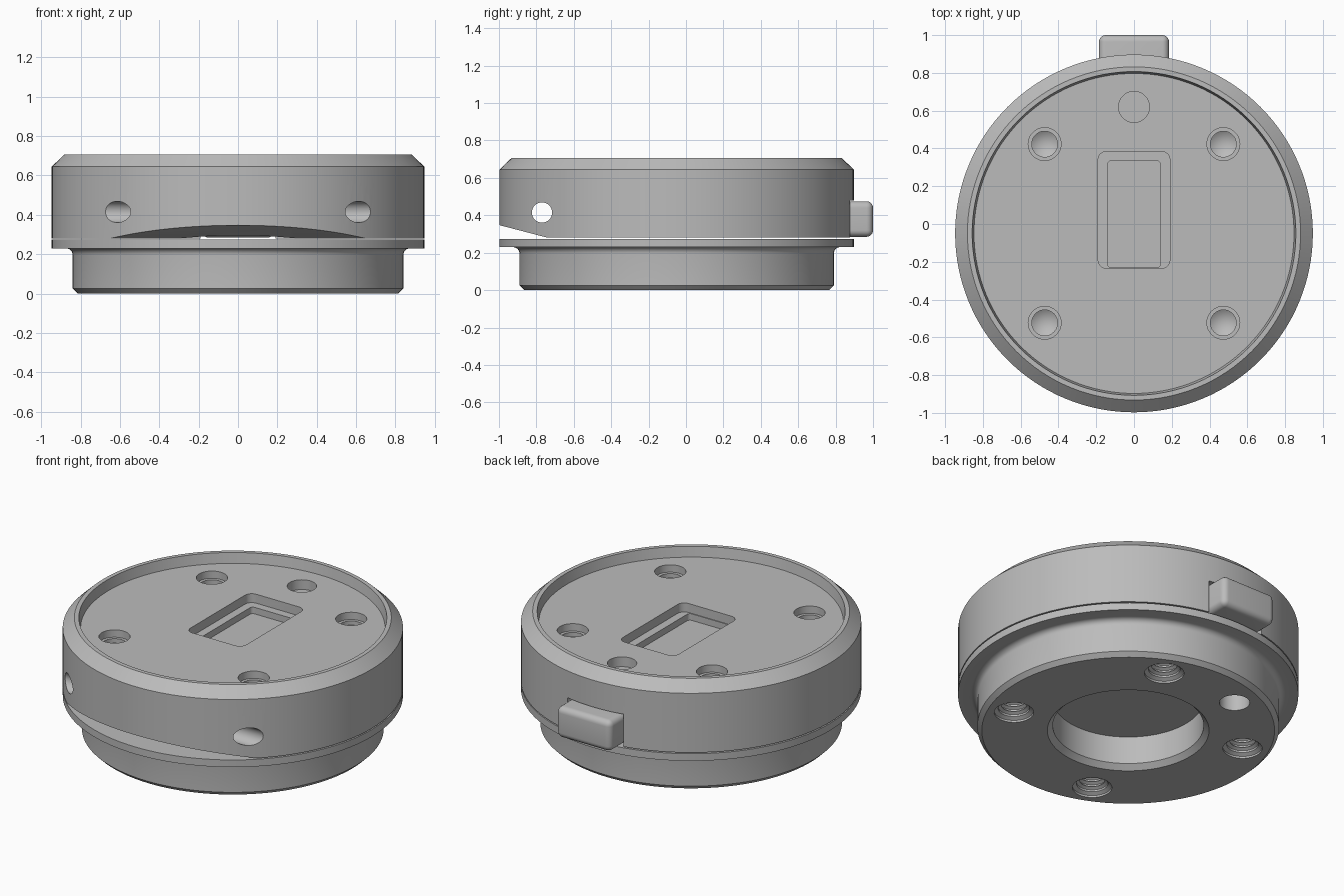
import bpy, bmesh, math
from mathutils import Matrix, Vector

cube = bpy.data.objects.get("Cube")
if cube:
    bpy.data.objects.remove(cube, do_unlink=True)

CY = -0.05        # axis of the round body
R = 0.947         # outer radius
FLOOR = 0.645     # recessed top face

grey = bpy.data.materials.new("metal_grey")
grey.use_nodes = True
grey.diffuse_color = (0.5, 0.5, 0.5, 1)
grey.node_tree.nodes["Principled BSDF"].inputs["Base Color"].default_value = (0.5, 0.5, 0.5, 1)


def finish(name, bm):
    bmesh.ops.recalc_face_normals(bm, faces=bm.faces)
    mesh = bpy.data.meshes.new(name)
    bm.to_mesh(mesh)
    bm.free()
    mesh.materials.append(grey)
    ob = bpy.data.objects.new(name, mesh)
    bpy.context.collection.objects.link(ob)
    return ob


def lathe(name, profile, x=0, y=CY, n=48):
    """Revolve (radius, height) points that start and end on the axis."""
    bm = bmesh.new()
    rings = []
    for r, z in profile:
        if r == 0:
            rings.append([bm.verts.new((x, y, z))])
        else:
            rings.append([bm.verts.new((x + r * math.cos(math.tau * i / n),
                                        y + r * math.sin(math.tau * i / n), z)) for i in range(n)])
    for a, b in zip(rings, rings[1:]):
        for i in range(n):
            j = (i + 1) % n
            quad = [a[i % len(a)], a[j % len(a)], b[j % len(b)], b[i % len(b)]]
            bm.faces.new(list(dict.fromkeys(quad)))
    return finish(name, bm)


def box(name, lo, hi, bevel=0, vertical_only=False):
    lo, hi = Vector(lo), Vector(hi)
    bm = bmesh.new()
    bmesh.ops.create_cube(bm, size=1, matrix=Matrix.Translation((lo + hi) / 2)
                          @ Matrix.Diagonal((*(hi - lo), 1)))
    if bevel:
        edges = [e for e in bm.edges if not vertical_only
                 or abs(e.verts[0].co.z - e.verts[1].co.z) > 0.01]
        bmesh.ops.bevel(bm, geom=edges, offset=bevel, segments=6, profile=0.5, affect='EDGES')
    return finish(name, bm)


def cut(ob, cutters):
    """Subtract every cutter and bake the result."""
    for c in cutters:
        m = ob.modifiers.new("cut", 'BOOLEAN')
        m.operation, m.solver, m.object = 'DIFFERENCE', 'EXACT', c
        c.hide_render = True
    dg = bpy.context.evaluated_depsgraph_get()
    mesh = bpy.data.meshes.new_from_object(ob.evaluated_get(dg))
    ob.modifiers.clear()
    ob.data = mesh
    for c in cutters:
        bpy.data.objects.remove(c, do_unlink=True)


# Upper shell: chamfered cap with a raised rim and a hollow underside
shell = lathe("upper_shell", [
    (0, FLOOR), (0.847, FLOOR), (0.857, 0.707), (0.882, 0.707), (R, 0.645),
    (R, 0.281), (0.75, 0.281), (0.75, 0.5), (0, 0.5)], n=128)

cutters = []
mounts = [(sx * 0.473, CY + sy * 0.473) for sx in (-1, 1) for sy in (-1, 1)]
# Stepped holes with drill-point bottoms
for x, y in mounts:
    cutters.append(lathe("hole_cutter", [
        (0, 0.7), (0.087, 0.7), (0.087, 0.6), (0.068, 0.6), (0.068, 0.575), (0, 0.53)], x, y))
# Flat dimple near the back
cutters.append(lathe("dimple_cutter", [(0, 0.7), (0.082, 0.7), (0.082, 0.585), (0, 0.585)], 0, 0.62))
# Stepped window pocket
cutters.append(box("pocket_cutter", (-0.19, -0.235, 0.59), (0.19, 0.385, 0.75), 0.045, True))
cutters.append(box("pocket_step_cutter", (-0.14, -0.23, 0.55), (0.14, 0.335, 0.74), 0.02, True))
# Latch slot, open to the underside
cutters.append(box("slot_cutter", (-0.19, 0.6, 0.2), (0.19, 1.1, 0.48)))
# Cross bore through the front
bore = lathe("bore_cutter", [(0, -1.2), (0.054, -1.2), (0.054, 1.2), (0, 1.2)], 0, 0)
bore.data.transform(Matrix.Translation((0, -0.77, 0.415)) @ Matrix.Rotation(math.pi / 2, 4, 'Y'))
cutters.append(bore)
# Sloped relief under the front edge
bm = bmesh.new()
side = [bm.verts.new((-1.2, y, z)) for y, z in
        [(-0.72, 0.275), (-1.1, 0.374), (-1.1, 0.2), (-0.72, 0.2)]]
face = bm.faces.new(side)
ext = bmesh.ops.extrude_face_region(bm, geom=[face])
bmesh.ops.translate(bm, vec=(2.4, 0, 0),
                    verts=[g for g in ext["geom"] if isinstance(g, bmesh.types.BMVert)])
cutters.append(finish("relief_cutter", bm))
cut(shell, cutters)

parts = [shell]

# Bosses inside the shell
for i, (x, y) in enumerate(mounts):
    parts.append(lathe(f"inner_boss_{i + 1}", [(0, 0.51), (0.12, 0.51), (0.12, 0.285), (0, 0.285)], x, y))

# Sliding latch with its rear push tab
parts.append(box("latch_tab", (-0.185, 0.2, 0.285), (0.185, 1.0, 0.475), 0.035))

# Lower base: flange, filleted neck, chamfered foot and central bore
fillet = [(0.875 - 0.035 * math.cos(a), 0.195 + 0.035 * math.sin(a))
          for a in [math.pi / 2 * k / 6 for k in range(7)]]
base = lathe("lower_base", [
    (0, 0.2), (0.42, 0.2), (0.42, 0.03), (0.45, 0), (0.815, 0), (0.84, 0.025)]
    + fillet + [(R, 0.23), (R, 0.274), (0, 0.274)], n=128)

cutters = []
# Threaded holes, turned an eighth of a half turn from the upper ones
thread = [(0, -0.05), (0.11, -0.05), (0.11, 0.012), (0.088, 0.025)]
for k in range(5):
    z = 0.03 + k * 0.032
    thread += [(0.088, z + 0.006), (0.07, z + 0.016), (0.07, z + 0.02), (0.088, z + 0.03)]
thread += [(0, 0.2)]
for k in range(4):
    a = math.radians(67.5 + 90 * k)
    cutters.append(lathe("thread_cutter", thread, 0.667 * math.cos(a), CY + 0.667 * math.sin(a), 32))
# Plain locating hole
a = math.radians(112.5)
cutters.append(lathe("pin_cutter", [(0, -0.05), (0.085, -0.05), (0.085, 0.2), (0, 0.2)],
                     0.667 * math.cos(a), CY + 0.667 * math.sin(a)))
cut(base, cutters)
parts.append(base)

# Smooth curved walls, crisp edges
bpy.ops.object.select_all(action='DESELECT')
for ob in parts:
    ob.select_set(True)
bpy.context.view_layer.objects.active = shell
bpy.ops.object.shade_smooth_by_angle(angle=math.radians(25))
